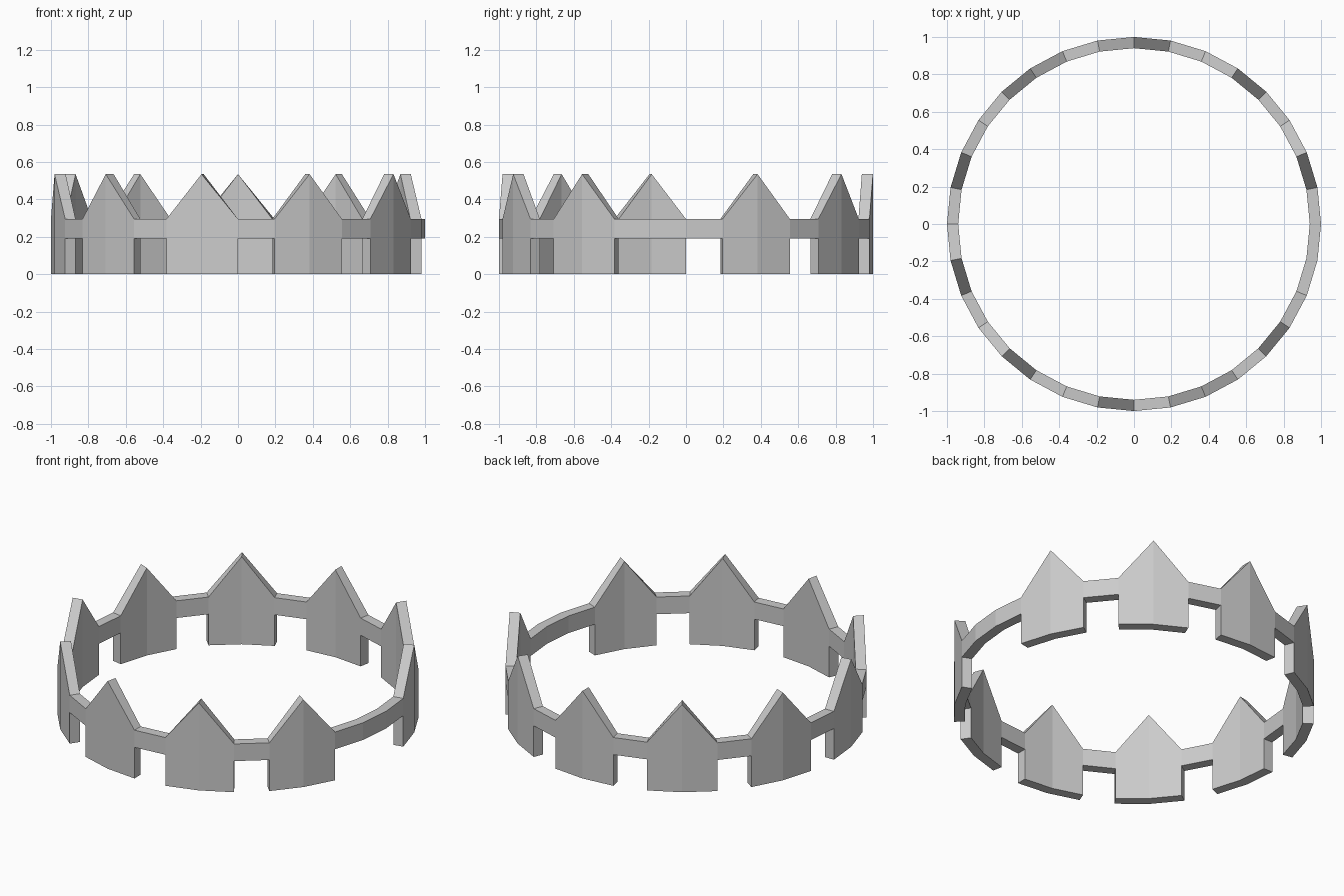
import bpy, bmesh, math

if "Cube" in bpy.data.objects:
    bpy.data.objects.remove(bpy.data.objects["Cube"])

SIDES, R_OUT, R_IN = 32, 1.0, 0.94
Z_LEG, Z_BAND, Z_TIP = 0.19, 0.295, 0.535

# Wall pattern: polygons of (column, height), seen from outside
polys = []
for k in range(SIDES):
    polys.append([(k, Z_LEG), (k + 1, Z_LEG), (k + 1, Z_BAND), (k, Z_BAND)])
# Ten points with legs below, each two columns wide, one column apart
for p in range(2, 30, 3):
    for a in (p - 1, p):
        polys.append([(a, 0), (a + 1, 0), (a + 1, Z_LEG), (a, Z_LEG)])
    polys.append([(p - 1, Z_BAND), (p, Z_BAND), (p, Z_TIP)])
    polys.append([(p, Z_BAND), (p + 1, Z_BAND), (p, Z_TIP)])
polys = [[(k % SIDES, z) for k, z in poly] for poly in polys]

bm = bmesh.new()
cache = {}


def vert(pt, r):
    if (pt, r) not in cache:
        a = 2 * math.pi * pt[0] / SIDES
        cache[pt, r] = bm.verts.new((r * math.cos(a), r * math.sin(a), pt[1]))
    return cache[pt, r]


# Outer and inner walls
edges = set()
for poly in polys:
    bm.faces.new([vert(p, R_OUT) for p in poly])
    bm.faces.new([vert(p, R_IN) for p in reversed(poly)])
    edges.update(zip(poly, poly[1:] + poly[:1]))
# Rim faces along every open edge
for a, b in edges:
    if (b, a) not in edges:
        bm.faces.new([vert(b, R_OUT), vert(a, R_OUT), vert(a, R_IN), vert(b, R_IN)])

bmesh.ops.recalc_face_normals(bm, faces=bm.faces)
mesh = bpy.data.meshes.new("crown_ring")
bm.to_mesh(mesh)
bm.free()
bpy.context.collection.objects.link(bpy.data.objects.new("crown_ring", mesh))
